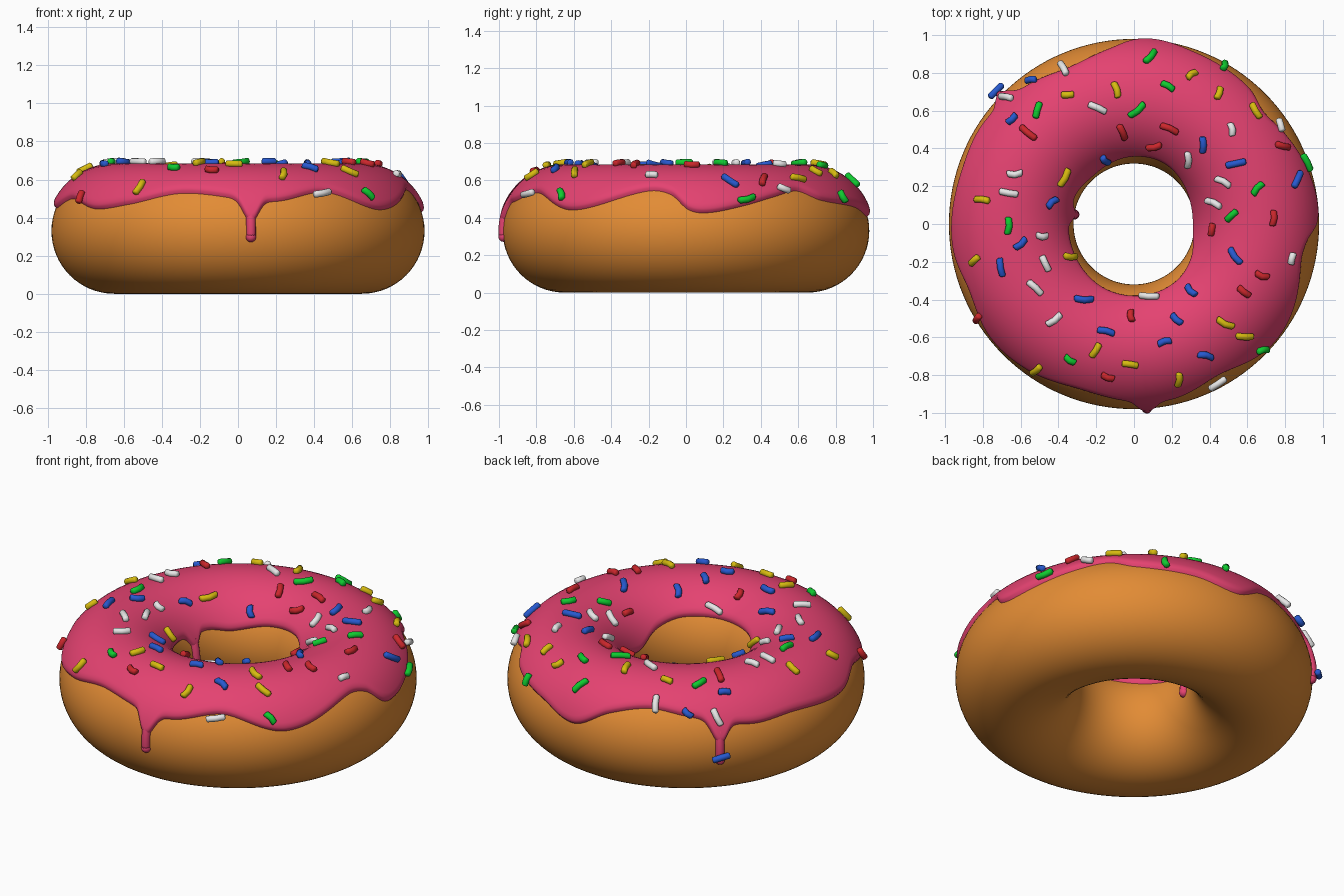
import bpy, bmesh, math, random
from mathutils import Vector, Matrix

random.seed(4)
RING, TUBE, COAT = 0.65, 0.33, 0.025   # ring radius, dough radius, icing thickness
SIDES = 12

cube = bpy.data.objects.get("Cube")
if cube:
    bpy.data.objects.remove(cube, do_unlink=True)


def material(name, rgb):
    mat = bpy.data.materials.new(name)
    mat.use_nodes = True
    mat.diffuse_color = (*rgb, 1)
    bsdf = next(n for n in mat.node_tree.nodes if n.type == 'BSDF_PRINCIPLED')
    bsdf.inputs["Base Color"].default_value = (*rgb, 1)
    return mat


def add_object(name, bm, mat, angle=math.pi):
    mesh = bpy.data.meshes.new(name)
    bm.to_mesh(mesh)
    bm.free()
    mesh.shade_smooth()
    mesh.set_sharp_from_angle(angle=angle)
    mesh.materials.append(mat)
    obj = bpy.data.objects.new(name, mesh)
    bpy.context.collection.objects.link(obj)


def ring_point(phi, theta, radius):
    """Point at angle phi round the ring and theta round the tube."""
    rho = RING + radius * math.cos(theta)
    return Vector((rho * math.cos(phi), rho * math.sin(phi), TUBE + radius * math.sin(theta)))


def outward(phi, theta):
    return ring_point(phi, theta, 1) - ring_point(phi, theta, 0)


def tube_angle(z):
    return math.asin((z - TUBE) / (TUBE + COAT / 2))


def add_rod(bm, frames):
    """Round closed rod through (centre, side axis, up axis, radius) frames."""
    turns = [math.tau * k / SIDES for k in range(SIDES)]
    rings = [[bm.verts.new(mid + r * (side * math.cos(a) + up * math.sin(a))) for a in turns]
             for mid, side, up, r in frames]
    faces = [bm.faces.new(rings[0]), bm.faces.new(rings[-1])]
    for a, b in zip(rings, rings[1:]):
        for k in range(SIDES):
            m = (k + 1) % SIDES
            faces.append(bm.faces.new((a[k], a[m], b[m], b[k])))
    bmesh.ops.recalc_face_normals(bm, faces=faces)


def wave(keys, deg):
    """Smooth closed line through (degrees, height) keys."""
    n = len(keys)
    key = lambda i: (keys[i % n][0] + 360 * (i // n), keys[i % n][1])
    if deg < keys[0][0]:
        deg += 360
    i = max(k for k in range(n) if keys[k][0] <= deg)
    (a0, z0), (a1, z1), (a2, z2), (a3, z3) = (key(i + k) for k in (-1, 0, 1, 2))
    span = a2 - a1
    t = (deg - a1) / span
    ease = t * t * (3 - 2 * t)
    slope_in = (z2 - z0) / (a2 - a0) * span
    slope_out = (z3 - z1) / (a3 - a1) * span
    return (z1 + (z2 - z1) * ease
            + t * (1 - t) * ((1 - t) * slope_in - t * slope_out))


def flare(deg, centre, width, depth):
    d = (deg - centre + 180) % 360 - 180
    return depth * math.exp(-(d / width)**2)


# Dough ring
bpy.ops.mesh.primitive_torus_add(major_radius=RING, minor_radius=TUBE, major_segments=128,
                                 minor_segments=64, location=(0, 0, TUBE))
dough = bpy.context.object
dough.name = "dough_ring"
dough.data.shade_smooth()
dough.data.materials.append(material("golden dough", (0.76, 0.26, 0.035)))

# Icing edge outside and inside the ring
OUTER = [(1, .445), (7, .43), (18, .465), (31, .52), (41, .55), (50, .5), (71, .46), (86, .41),
         (98, .51), (112, .56), (126, .53), (147, .47), (163, .48), (187, .455), (202, .505),
         (219, .45), (233, .475), (252, .535), (281, .49), (300, .54), (321, .445), (347, .55),
         (355, .53)]
INNER = [(0, .4), (60, .5), (94, .5), (130, .46), (152, .48), (200, .49), (250, .53),
         (305, .53), (330, .49)]


def outer_edge(deg):
    return wave(OUTER, deg) - flare(deg, 274, 3.2, 0.12) - flare(deg, 136, 3.2, 0.12)


def inner_edge(deg):
    return wave(INNER, deg) - flare(deg, 171, 7, 0.08)


# Icing coat: columns round the ring, rounded off at both edges
RIM = [(0.045 * k / 5, math.sqrt(1 - (1 - k / 5)**2)) for k in range(6)]
COLUMNS, ROWS = 720, 22
bm = bmesh.new()
columns = []
for c in range(COLUMNS):
    deg = 360 * c / COLUMNS
    start, end = tube_angle(outer_edge(deg)), math.pi - tube_angle(inner_edge(deg))
    section = [(start + d / TUBE, h) for d, h in RIM]
    first, last = section[-1][0], end - RIM[-1][0] / TUBE
    section += [(first + (last - first) * k / ROWS, 1) for k in range(1, ROWS)]
    section += [(end - d / TUBE, h) for d, h in reversed(RIM)]
    columns.append([bm.verts.new(ring_point(math.radians(deg), a, TUBE + COAT * h))
                    for a, h in section])
for col, nxt in zip(columns, columns[1:] + columns[:1]):
    for j in range(len(col) - 1):
        bm.faces.new((col[j], nxt[j], nxt[j + 1], col[j + 1]))

# Drips: a stem running down the dough with a round bead at the tip
for deg, tip, inside in ((274, 0.297, False), (136, 0.28, False), (171, 0.33, True)):
    phi = math.radians(deg)
    side = Vector((-math.sin(phi), math.cos(phi), 0))
    frames = []
    for k in range(9):
        theta = tube_angle(0.46 + (tip - 0.46) * k / 8)
        theta = math.pi - theta if inside else theta
        frames.append((ring_point(phi, theta, TUBE), side, outward(phi, theta), 0.025))
    add_rod(bm, frames)
    bmesh.ops.create_icosphere(bm, subdivisions=3, radius=0.027,
                               matrix=Matrix.Translation(frames[-1][0]))
add_object("icing", bm, material("pink icing", (0.78, 0.055, 0.165)))


def add_sprinkle(bm, phi, theta):
    """Small, slightly bent rod lying on the icing at a random heading."""
    centre = ring_point(phi, theta, TUBE + COAT + 0.01)
    up = outward(phi, theta)
    along = up.orthogonal().normalized()
    along.rotate(Matrix.Rotation(random.uniform(0, math.tau), 3, up))
    side = up.cross(along)
    half, bend = random.uniform(0.032, 0.055), random.uniform(-0.012, 0.012)
    add_rod(bm, [(centre + along * half * u + side * bend * u * u, side, up, 0.018 * r)
                 for u, r in ((-1, 0.6), (-0.85, 1), (0, 1), (0.85, 1), (1, 0.6))])


def tube_spot(x, y):
    reach = (math.hypot(x, y) - RING) / (TUBE + COAT)
    return math.atan2(y, x), math.acos(max(-0.95, min(0.95, reach)))


# Sprinkles: colour, loose count, and a few placed by hand in (x, y)
SUGAR = {
    "yellow": ((0.68, 0.5, 0.005), 7, [(-.35, .68), (-.09, .71), (.3, .79), (-.8, .13),
                                       (-.34, -.18), (-.02, -.74), (.24, -.82), (.48, -.53)]),
    "blue": ((0.02, 0.1, 0.62), 8, [(-.54, .76), (-.16, .34), (-.44, .12), (.37, .42),
                                    (.54, .32), (.3, -.36), (.16, -.62), (.38, -.69)]),
    "green": ((0.005, 0.6, 0.03), 3, [(.09, .88), (-.51, .6), (.18, .73), (.02, .6),
                                      (-.66, -.01), (.65, .19), (-.34, -.72), (.68, -.66)]),
    "red": ((0.6, 0.02, 0.025), 4, [(-.56, .48), (-.06, .49), (.11, .41), (.19, .51),
                                    (.74, .03), (.58, -.36), (-.02, -.49), (-.14, -.81)]),
    "white": ((0.8, 0.8, 0.8), 9, [(-.37, .82), (-.63, .26), (-.49, -.07), (.52, .5),
                                   (.77, .52), (-.42, -.51), (.08, -.39), (.44, -.84)]),
}
taken = [spot for rgb, loose, placed in SUGAR.values() for spot in placed]


def loose_spot():
    """Random place on the icing, well clear of its edge and of other sprinkles."""
    while True:
        x, y = random.uniform(-0.97, 0.97), random.uniform(-0.97, 0.97)
        phi, theta = tube_spot(x, y)
        edge = outer_edge if math.hypot(x, y) > RING else inner_edge
        height = ring_point(phi, theta, TUBE + COAT).z
        if (0.34 < math.hypot(x, y) < 0.97 and height > edge(math.degrees(phi) % 360) + 0.02
                and all(math.hypot(x - a, y - b) > 0.1 for a, b in taken)):
            taken.append((x, y))
            return x, y


for colour, (rgb, loose, placed) in SUGAR.items():
    bm = bmesh.new()
    for x, y in placed + [loose_spot() for k in range(loose)]:
        add_sprinkle(bm, *tube_spot(x, y))
    # One blue rod rests on the back drip
    if colour == "blue":
        add_sprinkle(bm, math.radians(136), -0.05)
    add_object(colour + "_sprinkles", bm, material(colour + " sugar", rgb), math.radians(60))
